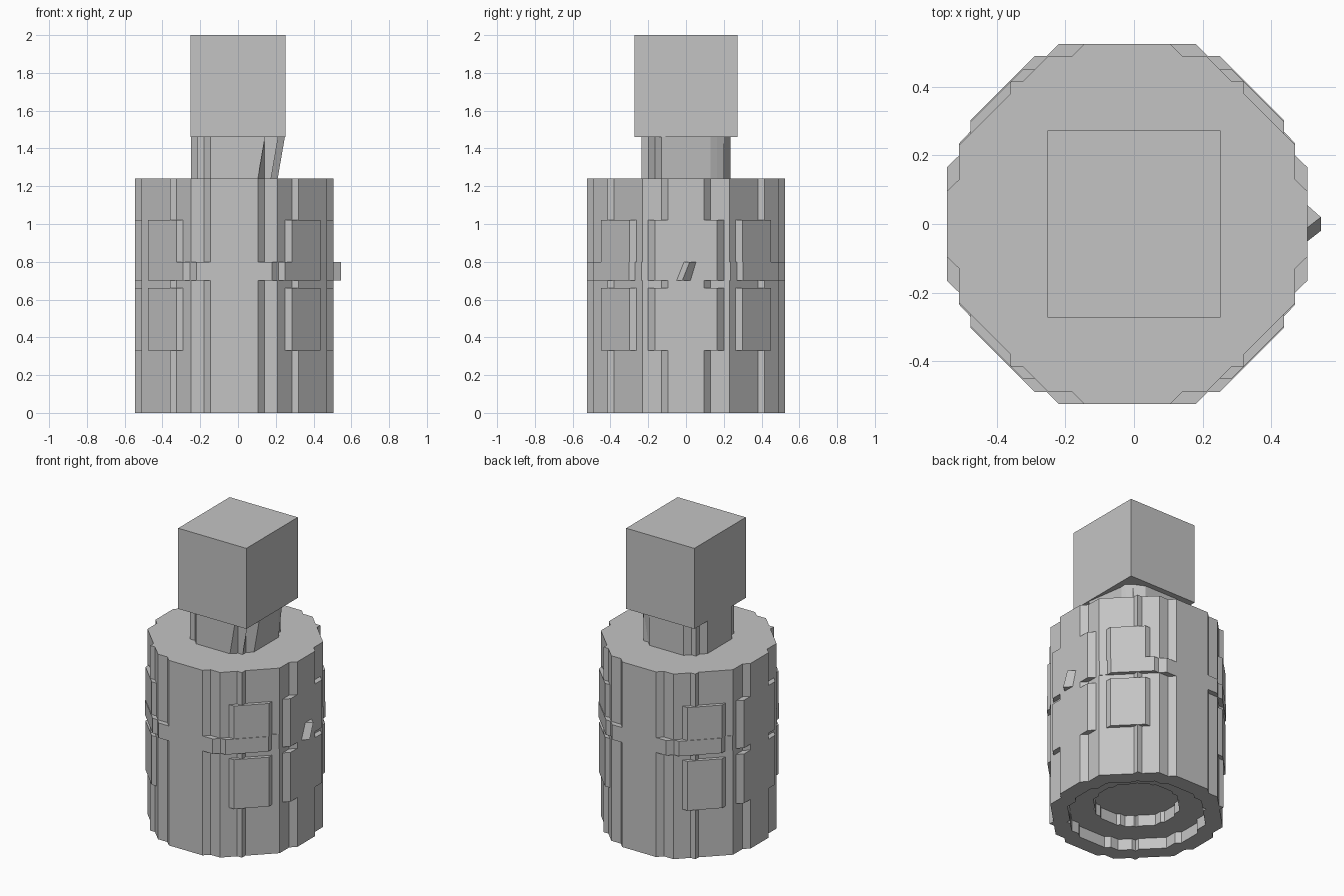
import bpy
import bmesh

cube = bpy.data.objects.get("Cube")
if cube:
    bpy.data.objects.remove(cube, do_unlink=True)

grey = bpy.data.materials.new("plain grey")
grey.use_nodes = True
shade = (0.55, 0.55, 0.55, 1)
grey.diffuse_color = shade
grey.node_tree.nodes["Principled BSDF"].inputs["Base Color"].default_value = shade

CX = -0.02  # axis of the round body

# Quarter outlines, from the front face round to the side face
BASE = [(.125, .525), (.16, .49), (.23, .49), (.305, .415), (.34, .415), (.34, .38),
        (.49, .23), (.49, .13), (.526, .095)]
PANEL = [(.125, .525), (.16, .49), (.23, .49), (.27, .45), (.305, .45), (.457, .298),
         (.457, .263), (.49, .23), (.49, .20), (.526, .165)]
BAND = [(.20, .525), (.235, .49), (.27, .49), (.457, .303), (.457, .27),
        (.49, .235), (.49, .20), (.526, .165)]
NECK = [(.125, .235), (.16, .20), (.195, .20), (.195, .165), (.23, .13)]


def full(quarter, scale=1.0):
    """Mirror a quarter outline into a counter-clockwise closed loop."""
    q = [(x * scale, y * scale) for x, y in quarter]
    loop = [(x, -y) for x, y in q]
    loop += [(x, y) for x, y in reversed(q)]
    loop += [(-x, y) for x, y in q]
    loop += [(-x, -y) for x, y in reversed(q)]
    return [(x + CX, y) for x, y in loop]


def finish(bm, name):
    bmesh.ops.recalc_face_normals(bm, faces=bm.faces[:])
    mesh = bpy.data.meshes.new(name)
    bm.to_mesh(mesh)
    bm.free()
    mesh.materials.append(grey)
    obj = bpy.data.objects.new(name, mesh)
    bpy.context.collection.objects.link(obj)
    return obj


def loft(name, rings, cap_start=True, cap_end=True):
    """Skin a list of equal-length rings of 3D points."""
    bm = bmesh.new()
    rows = [[bm.verts.new(p) for p in ring] for ring in rings]
    n = len(rows[0])
    for a, b in zip(rows, rows[1:]):
        for i in range(n):
            j = (i + 1) % n
            bm.faces.new((a[i], a[j], b[j], b[i]))
    if cap_start:
        bm.faces.new(rows[0])
    if cap_end:
        bm.faces.new(rows[-1])
    return finish(bm, name)


def ring(outline, z):
    return [(x, y, z) for x, y in outline]


def slab(name, quarter, z0, z1):
    outline = full(quarter)
    return loft(name, [ring(outline, z0), ring(outline, z1)])


# Lower body with two nested recesses under the foot
foot, rim, well = full(BASE), full(BASE, .8), full(BASE, .5)
loft("lower_body", [ring(well, .15), ring(well, .075), ring(rim, .075), ring(rim, 0),
                    ring(foot, 0), ring(foot, .33)])

# Stacked body layers with raised panels and a belt
slab("lower_panels", PANEL, .33, .66)
slab("panel_gap", BASE, .66, .70)
slab("belt", BAND, .70, .80)
slab("upper_panels", PANEL, .80, 1.02)
slab("upper_body", BASE, 1.02, 1.24)

# Neck, flaring in ribs toward the left side
neck = full(NECK)
flare = [(x + (.038 if x > .09 and i % 2 == 0 else 0), y) for i, (x, y) in enumerate(neck)]
loft("neck", [ring(neck, 1.24), ring(flare, 1.46)])

# Head block
bm = bmesh.new()
bmesh.ops.create_cube(bm, size=1)
for v in bm.verts:
    v.co.x *= .505
    v.co.y *= .545
    v.co.z = v.co.z * .54 + 1.73
finish(bm, "head_block")

# Slanted knob on the left side
loft("side_knob", [[(.50, -.055, .70), (.545, -.02, .70), (.50, .03, .70)],
                   [(.50, -.015, .80), (.545, .02, .80), (.50, .06, .80)]])
